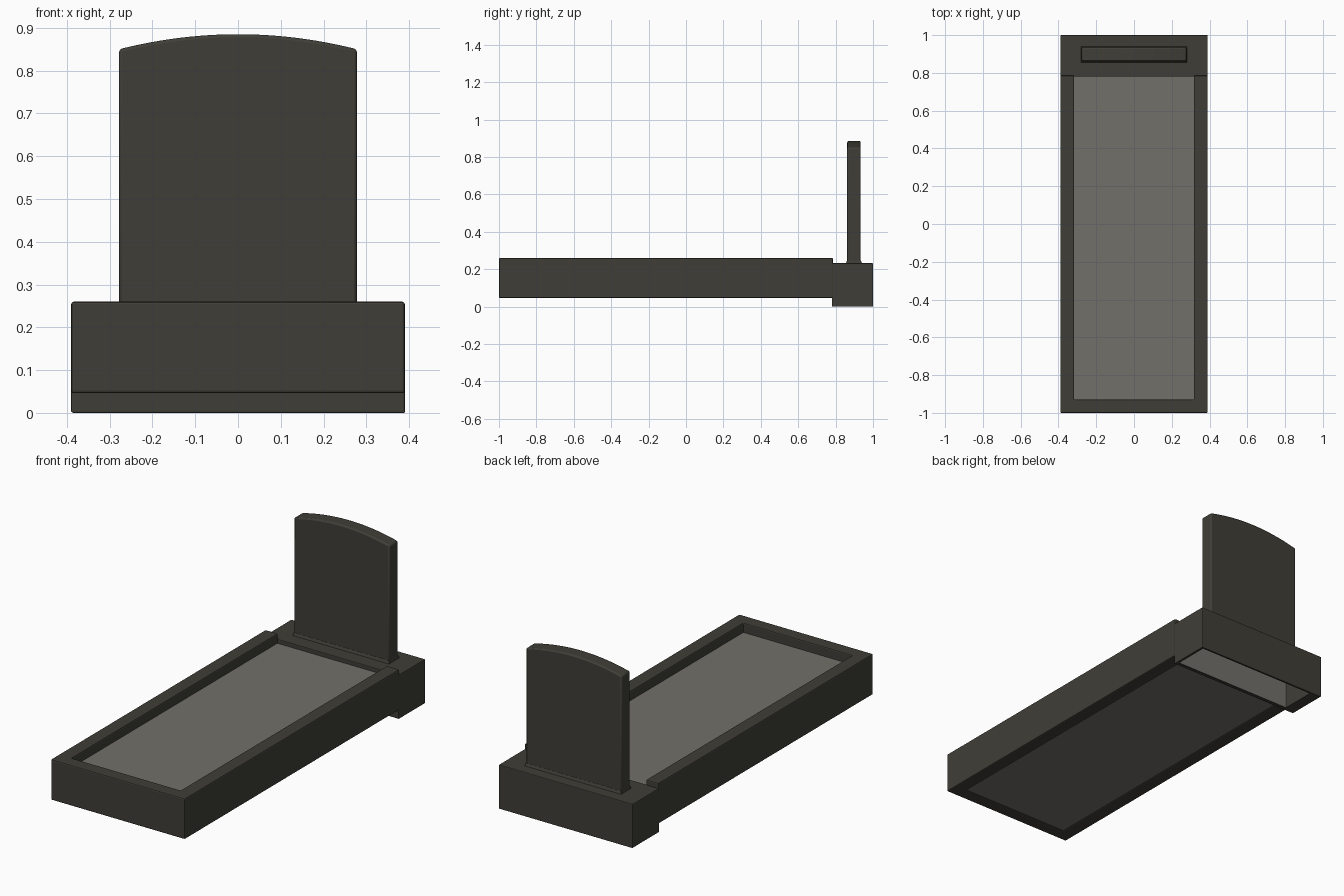
import bpy, bmesh
from mathutils import Vector

if "Cube" in bpy.data.objects:
    bpy.data.objects.remove(bpy.data.objects["Cube"])


def material(name, rgb):
    m = bpy.data.materials.new(name)
    m.diffuse_color = (*rgb, 1)
    m.use_nodes = True
    m.node_tree.nodes["Principled BSDF"].inputs["Base Color"].default_value = m.diffuse_color
    return m


STONE = material("dark olive stone", (0.050, 0.048, 0.038))
SOIL = material("warm grey soil", (0.170, 0.160, 0.143))


def finish(name, bm, mats, bevel=0.0):
    bmesh.ops.recalc_face_normals(bm, faces=bm.faces)
    mesh = bpy.data.meshes.new(name)
    bm.to_mesh(mesh)
    bm.free()
    ob = bpy.data.objects.new(name, mesh)
    bpy.context.collection.objects.link(ob)
    for m in mats:
        mesh.materials.append(m)
    if bevel:
        mod = ob.modifiers.new("soft edges", 'BEVEL')
        mod.width, mod.segments, mod.limit_method = bevel, 2, 'ANGLE'
    return ob


def prism(points, axis, lo, hi):
    """Extrude a flat outline along y or z from lo to hi."""
    bm = bmesh.new()
    place = (lambda a, b: (a, lo, b)) if axis == 'y' else (lambda a, b: (a, b, lo))
    face = bm.faces.new([bm.verts.new(place(a, b)) for a, b in points])
    new = bmesh.ops.extrude_face_region(bm, geom=[face])["geom"]
    shift = Vector((0, hi - lo, 0)) if axis == 'y' else Vector((0, 0, hi - lo))
    bmesh.ops.translate(bm, vec=shift, verts=[v for v in new if isinstance(v, bmesh.types.BMVert)])
    return bm


def rect(x0, x1, y0, y1):
    return [(x0, y0), (x1, y0), (x1, y1), (x0, y1)]


# U-shaped kerb around the plot
W, IN = 0.39, 0.317
kerb = [(-W, -1), (W, -1), (W, 0.786), (IN, 0.786), (IN, -0.93),
        (-IN, -0.93), (-IN, 0.786), (-W, 0.786)]
finish("kerb_frame", prism(kerb, 'z', 0.046, 0.26), [STONE], 0.006)

# Soil slab inside the kerb
finish("soil_slab", prism(rect(-IN - 0.01, IN + 0.01, -0.94, 0.785), 'z', 0.05, 0.21), [SOIL])

# Pedestal, hollow from below, with a grey inner front wall
bm = prism(rect(-W, W, 0.78, 1.0), 'z', 0.0, 0.232)
bmesh.ops.recalc_face_normals(bm, faces=bm.faces)
bottom = min(bm.faces, key=lambda f: f.calc_center_median().z)
bmesh.ops.inset_region(bm, faces=[bottom], thickness=0.012)
for v in bottom.verts:
    v.co.x = -0.325 if v.co.x < 0 else 0.375
    v.co.y = 0.802 if v.co.y < 0.9 else 0.988
roof = bmesh.ops.extrude_discrete_faces(bm, faces=[bottom])["faces"][0]
bmesh.ops.translate(bm, vec=(0, 0, 0.205), verts=roof.verts)
for f in bm.faces:
    if abs(f.calc_center_median().y - 0.802) < 0.001:
        f.material_index = 1
finish("pedestal", bm, [STONE, SOIL], 0.004)

# Headstone with a shallow arched top
H, N = 0.278, 24
arch = [(H - 2 * H * i / N, 0.885 - 0.035 * (1 - 2 * i / N) ** 2) for i in range(N + 1)]
stone = finish("headstone", prism([(-H, 0.22), (H, 0.22)] + arch, 'y', 0.862, 0.934), [STONE], 0.007)

# Low sloped footing under the headstone
bm = prism(rect(-H - 0.004, H + 0.004, 0.852, 0.944), 'z', 0.225, 0.246)
for v in bm.verts:
    if v.co.z > 0.24:
        v.co.x *= H / (H + 0.004)
        v.co.y = 0.861 if v.co.y < 0.9 else 0.935
finish("headstone_footing", bm, [STONE])

# Smooth the arch, keeping hard edges
bpy.ops.object.select_all(action='DESELECT')
stone.select_set(True)
bpy.context.view_layer.objects.active = stone
bpy.ops.object.shade_smooth_by_angle()
